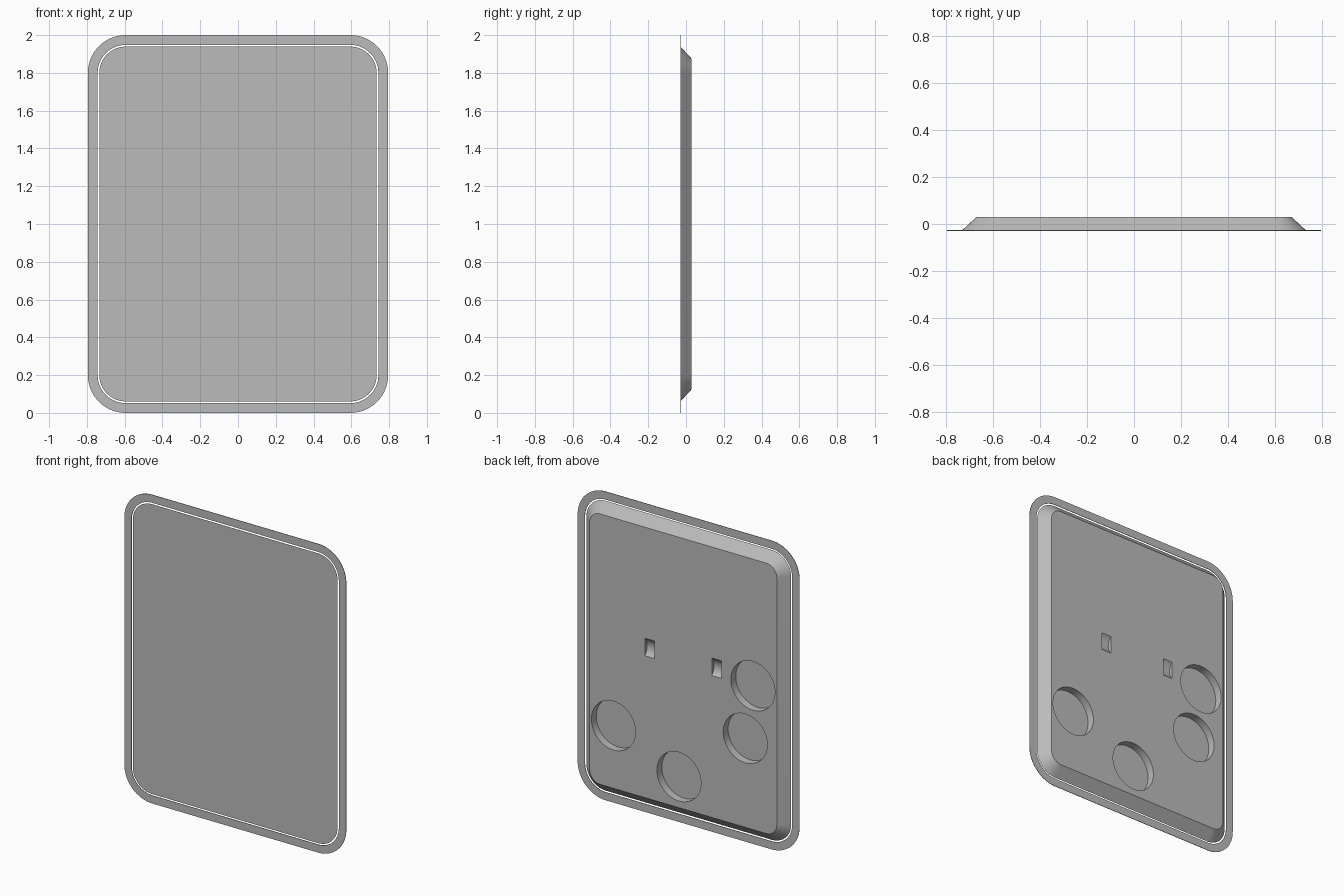
import bpy
import bmesh
from math import sin, cos, pi, radians
from mathutils import Matrix, Vector

old = bpy.data.objects.get("Cube")
if old:
    bpy.data.objects.remove(old, do_unlink=True)

FRONT, BACK = -0.029, 0.029
HALF_W, HEIGHT, CORNER = 0.795, 2.0, 0.2

grey = bpy.data.materials.new("plain grey")
grey.use_nodes = True
colour = (0.5, 0.5, 0.5, 1)
grey.diffuse_color = colour
grey.node_tree.nodes["Principled BSDF"].inputs["Base Color"].default_value = colour


def make_object(name, bm):
    bmesh.ops.recalc_face_normals(bm, faces=bm.faces)
    mesh = bpy.data.meshes.new(name)
    bm.to_mesh(mesh)
    bm.free()
    mesh.materials.append(grey)
    obj = bpy.data.objects.new(name, mesh)
    bpy.context.collection.objects.link(obj)
    return obj


def rounded_loop(bm, inset, y, steps=16):
    """Rounded rectangle set in from the outer outline, at depth y."""
    r = CORNER - inset
    cx, cz = HALF_W - CORNER, HEIGHT / 2 - CORNER
    verts = []
    for q, (sx, sz) in enumerate([(1, 1), (-1, 1), (-1, -1), (1, -1)]):
        for i in range(steps + 1):
            a = (q + i / steps) * pi / 2
            verts.append(bm.verts.new((sx * cx + r * cos(a), y,
                                       HEIGHT / 2 + sz * cz + r * sin(a))))
    return verts


def bridge(bm, a, b):
    n = len(a)
    for i in range(n):
        j = (i + 1) % n
        bm.faces.new((a[i], a[j], b[j], b[i]))


def cylinder_cutter(name, radius, length, centre, axis):
    bm = bmesh.new()
    turn = Matrix.Rotation(radians(90), 4, axis)
    bmesh.ops.create_cone(bm, cap_ends=True, segments=64, radius1=radius, radius2=radius,
                          depth=length, matrix=Matrix.Translation(Vector(centre)) @ turn)
    obj = make_object(name, bm)
    obj.hide_render = True
    return obj


# Thin flange ring around the tray
bm = bmesh.new()
loops = [rounded_loop(bm, inset, y) for inset, y in
         [(0, FRONT), (0, FRONT + 0.003), (0.052, FRONT + 0.003), (0.052, FRONT)]]
for a, b in zip(loops, loops[1:] + loops[:1]):
    bridge(bm, a, b)
flange = make_object("flange_ring", bm)

# Solid panel with slanted sides, narrowing towards the back
bm = bmesh.new()
front = rounded_loop(bm, 0.061, FRONT)
back = rounded_loop(bm, 0.124, BACK)
bridge(bm, front, back)
bm.faces.new(front)
bm.faces.new(back)
panel = make_object("tapered_panel", bm)

# Round pockets in the back
cutters = []
depth, margin = 0.05, 0.05
for x, z in [(0.5, 0.53), (0.03, 0.325), (-0.445, 0.70), (-0.5, 1.055)]:
    cutters.append(cylinder_cutter("round_pocket_cutter", 0.158, depth + margin,
                                   (x, BACK + (margin - depth) / 2, z), 'X'))

# Two small scooped finger slots in the back
half_slot, scoop = 0.057, 0.025
scoop_r = (half_slot ** 2 + scoop ** 2) / (2 * scoop)
for side in (-1, 1):
    cutters.append(cylinder_cutter("slot_cutter", scoop_r, 0.07,
                                   (side * 0.24, BACK + scoop_r - scoop, 1.10), 'Y'))

bpy.context.view_layer.objects.active = panel
for cutter in cutters:
    mod = panel.modifiers.new("pocket", 'BOOLEAN')
    mod.operation = 'DIFFERENCE'
    mod.solver = 'EXACT'
    mod.object = cutter
    bpy.ops.object.modifier_apply(modifier=mod.name)
    bpy.data.objects.remove(cutter, do_unlink=True)

# Smooth curves, crisp edges
for obj in (flange, panel):
    bpy.ops.object.select_all(action='DESELECT')
    obj.select_set(True)
    bpy.context.view_layer.objects.active = obj
    bpy.ops.object.shade_smooth_by_angle(angle=radians(25))
